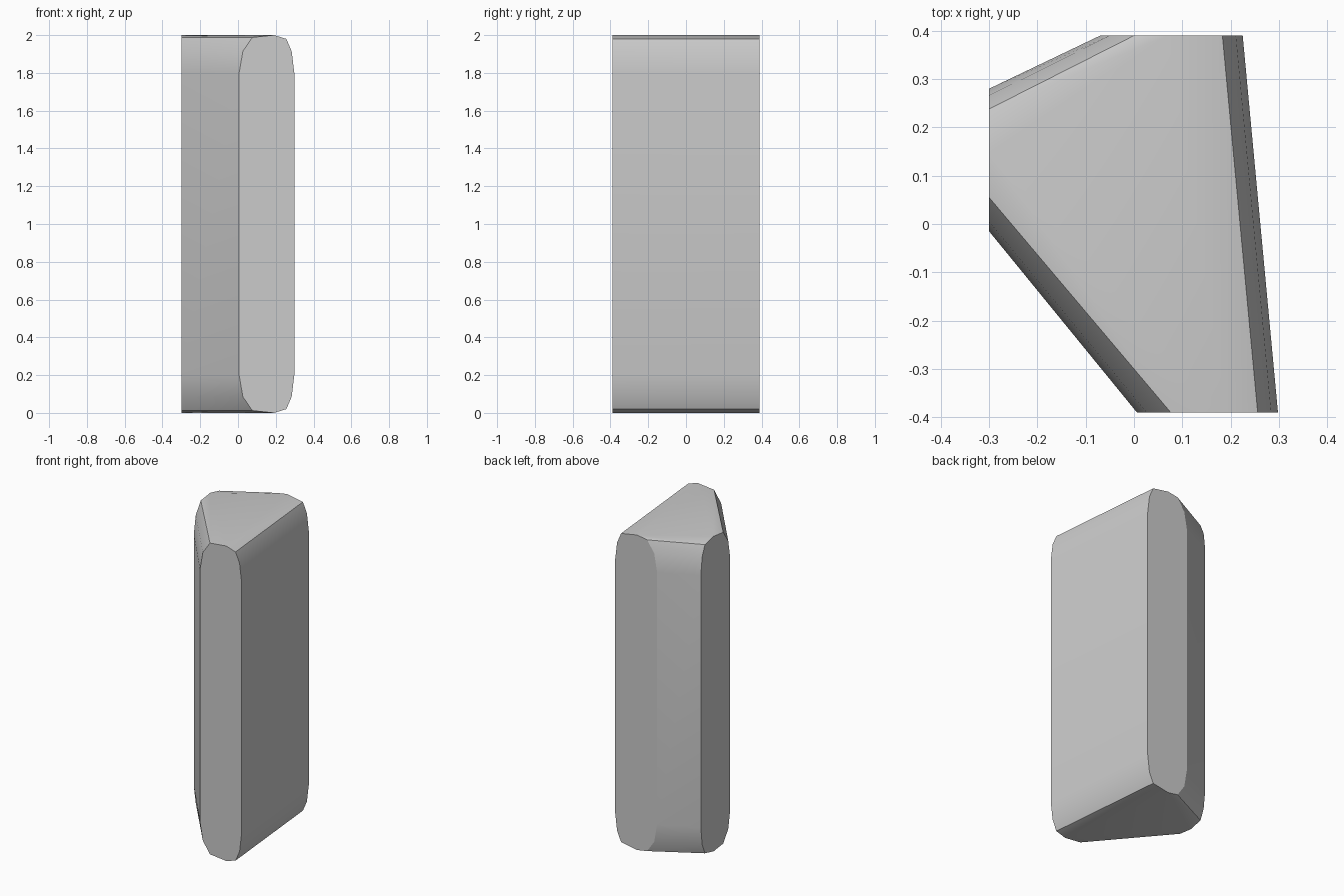
import bpy, bmesh, math

if "Cube" in bpy.data.objects:
    bpy.data.objects.remove(bpy.data.objects["Cube"])

# Flat grey for the whole block
grey = bpy.data.materials.new("stone_grey")
grey.diffuse_color = (0.6, 0.6, 0.6, 1)
grey.use_nodes = True
grey.node_tree.nodes["Principled BSDF"].inputs["Base Color"].default_value = grey.diffuse_color

# Rounded slot outline: inset from the low end, the high end, and height above the base
LOW = [(0.0, 0.20), (0.02, 0.085), (0.07, 0.012)]
HIGH = [(0.0, 0.20), (0.014, 0.085), (0.042, 0.02)]


def slot(start, end, crown, place):
    """Rounded end cap between two wall positions, mirrored top to bottom."""
    half = [(start + d, z) for d, z in LOW]
    half += [(crown, 0.0)]
    half += [(end - d, z) for d, z in HIGH]
    return [place(t, h) for t, z in half for h in (z, 2.0 - z)]


# Three flat end caps facing front, left and back
points = slot(0.006, 0.298, 0.19, lambda t, z: (t, -0.39, z))
points += slot(-0.015, 0.28, 0.15, lambda t, z: (-0.30, t, z))
points += slot(-0.07, 0.225, 0.07, lambda t, z: (t, 0.39, z))

# Skin stretched over the three caps
bm = bmesh.new()
for p in points:
    bm.verts.new(p)
bmesh.ops.convex_hull(bm, input=bm.verts[:])
bmesh.ops.dissolve_limit(bm, angle_limit=math.radians(0.5),
                         verts=bm.verts[:], edges=bm.edges[:])
bmesh.ops.recalc_face_normals(bm, faces=bm.faces[:])

mesh = bpy.data.meshes.new("three_way_block")
bm.to_mesh(mesh)
bm.free()
mesh.materials.append(grey)
block = bpy.data.objects.new("three_way_block", mesh)
bpy.context.collection.objects.link(block)

# Crisp cap rims, soft rounded shoulders
bpy.context.view_layer.objects.active = block
block.select_set(True)
bpy.ops.object.shade_smooth_by_angle(angle=math.radians(20))
